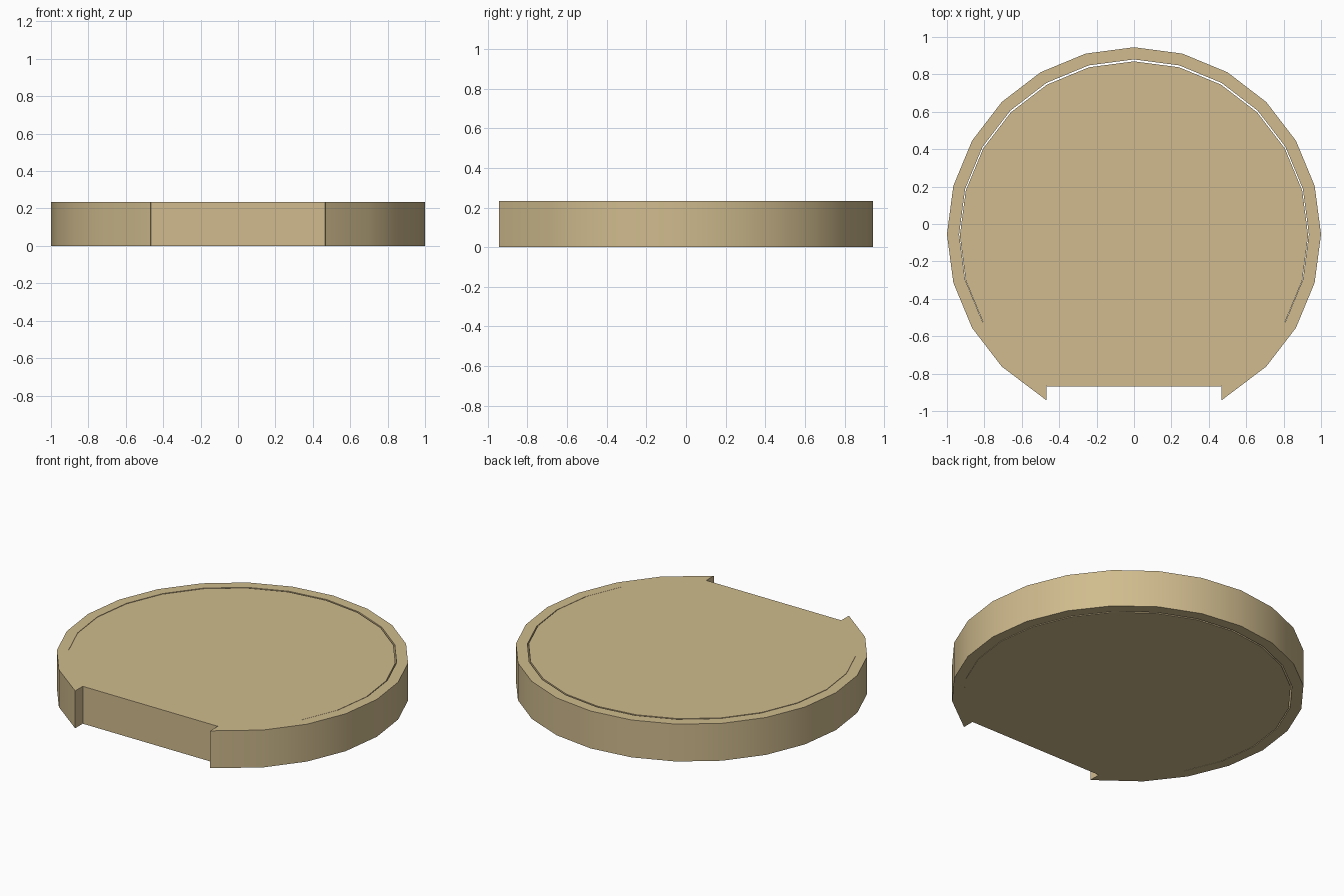
import bpy, bmesh, math

if "Cube" in bpy.data.objects:
    bpy.data.objects.remove(bpy.data.objects["Cube"])

HEIGHT = 0.234
SIDES = 24

tan = bpy.data.materials.new("sand tan")
tan.diffuse_color = (0.63, 0.50, 0.27, 1)
tan.use_nodes = True
tan.node_tree.nodes["Principled BSDF"].inputs["Base Color"].default_value = tan.diffuse_color


def arc(radius, cy):
    """Polygon arc open at the front, from the right end over the back to the left end."""
    pts = []
    for i in range(-4, 17):
        a = 2 * math.pi * i / SIDES
        pts.append((radius * math.cos(a), cy + radius * math.sin(a)))
    return pts


def extrude(name, outlines):
    """Raise flat polygons to the full height as one solid."""
    bm = bmesh.new()
    for pts in outlines:
        bm.faces.new([bm.verts.new((x, y, 0)) for x, y in pts])
    bmesh.ops.remove_doubles(bm, verts=bm.verts[:], dist=1e-5)
    base = bm.faces[:]
    geo = bmesh.ops.extrude_face_region(bm, geom=base, use_keep_orig=True)["geom"]
    top = [v for v in geo if isinstance(v, bmesh.types.BMVert)]
    bmesh.ops.translate(bm, verts=top, vec=(0, 0, HEIGHT))
    bmesh.ops.recalc_face_normals(bm, faces=bm.faces[:])
    mesh = bpy.data.meshes.new(name)
    bm.to_mesh(mesh)
    bm.free()
    mesh.materials.append(tan)
    obj = bpy.data.objects.new(name, mesh)
    bpy.context.collection.objects.link(obj)
    bpy.ops.object.select_all(action='DESELECT')
    obj.select_set(True)
    bpy.context.view_layer.objects.active = obj
    bpy.ops.object.shade_smooth_by_angle(angle=math.radians(30))
    return obj


# Open rim: quads between the outer and inner arcs, pointed tips at the front
outer, inner = arc(1.0, -0.055), arc(0.935, -0.055)
tip_x = inner[0][0]
outer[0] = (tip_x, -0.943)
outer[-1] = (-tip_x, -0.943)
# the end vertices sit two facets past the sides, at the notch
extrude("rim", [(outer[i], outer[i + 1], inner[i + 1], inner[i])
                for i in range(len(outer) - 1)])

# Inner disc, flat at the front, leaving a thin crescent gap at the back
extrude("disc", [arc(0.931, -0.0615)])
